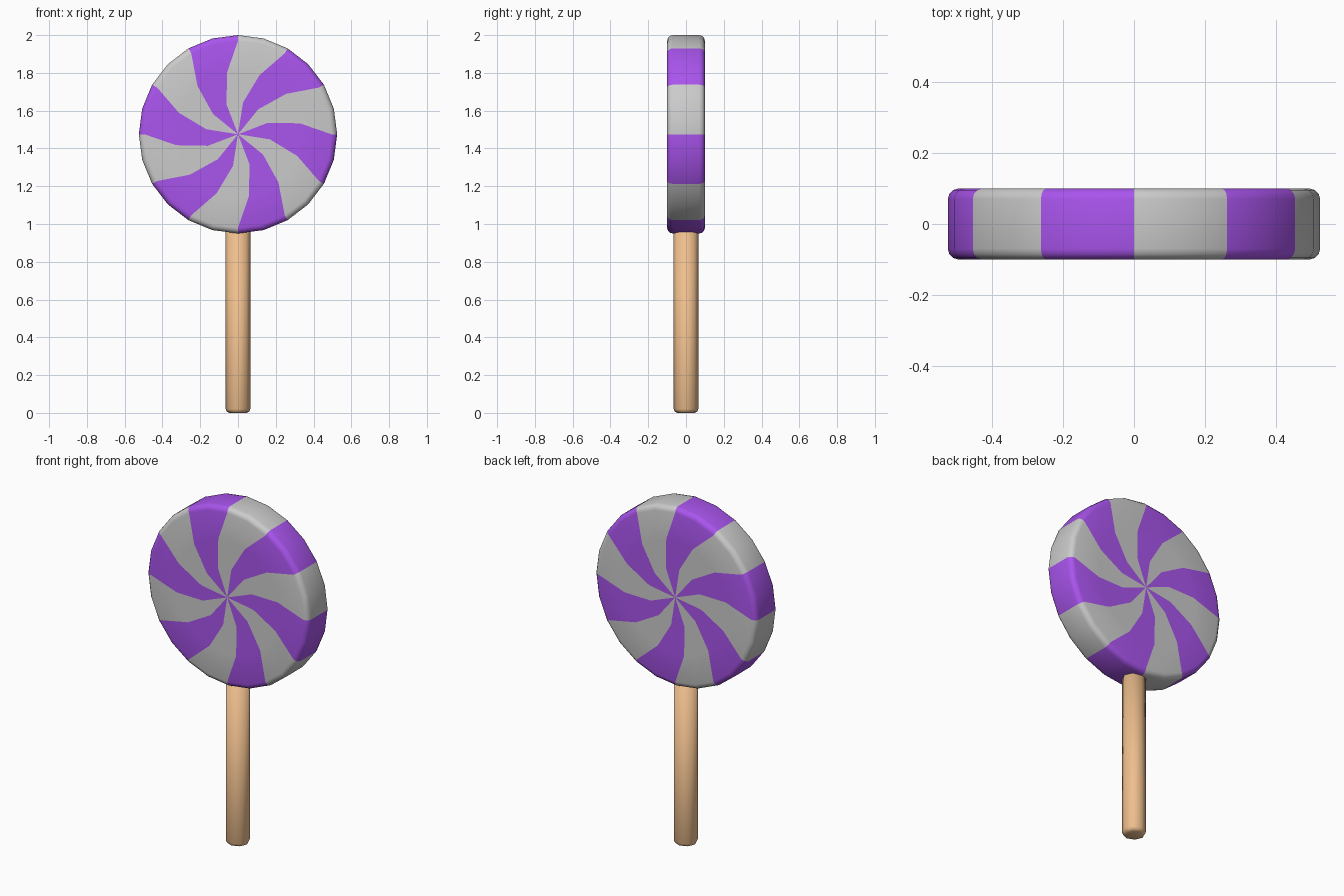
import bpy, bmesh
from math import sin, cos, radians

if "Cube" in bpy.data.objects:
    bpy.data.objects.remove(bpy.data.objects["Cube"])


def material(name, color):
    m = bpy.data.materials.new(name)
    m.diffuse_color = (*color, 1)
    m.use_nodes = True
    m.node_tree.nodes["Principled BSDF"].inputs["Base Color"].default_value = m.diffuse_color
    return m


WHITE = material("white_sugar", (0.8, 0.8, 0.8))
PURPLE = material("purple_sugar", (0.40, 0.09, 0.85))
WOOD = material("wood", (0.86, 0.52, 0.27))


def lathe(name, rows, sides, place, mats, pick):
    """Rings of (radius, height, twist) closed by a pole at both ends."""
    bm = bmesh.new()
    rings = []
    for r, h, twist in rows:
        if r == 0:
            rings.append([bm.verts.new(place(0, h, 0))] * sides)
        else:
            rings.append([bm.verts.new(place(r, h, radians(360 * i / sides + twist)))
                          for i in range(sides)])
    for a, b in zip(rings, rings[1:]):
        for i in range(sides):
            j = (i + 1) % sides
            quad = list(dict.fromkeys((a[i], a[j], b[j], b[i])))
            f = bm.faces.new(quad)
            f.material_index = pick(i)
            f.smooth = True
    bmesh.ops.recalc_face_normals(bm, faces=bm.faces)
    me = bpy.data.meshes.new(name)
    bm.to_mesh(me)
    bm.free()
    for m in mats:
        me.materials.append(m)
    ob = bpy.data.objects.new(name, me)
    bpy.context.collection.objects.link(ob)
    return ob


# Candy disc: swirled face rings, rounded rim, same swirl seen from the back
half = [(0, 0.1, 0), (0.17, 0.1, -21), (0.333, 0.1, -10), (0.495, 0.1, 0),
        (0.51, 0.096, 0), (0.521, 0.085, 0), (0.525, 0.07, 0)]
disc_rows = [(r, -y, t) for r, y, t in half] + [(r, y, -t) for r, y, t in reversed(half)]
lathe("candy_disc", disc_rows, 24,
      lambda r, h, a: (r * sin(a), h, 1.475 + r * cos(a)),
      [WHITE, PURPLE], lambda i: (i // 2) % 2)

# Stick: eight-sided rod with rounded lower end
stick_rows = [(0, 0, 0), (0.045, 0, 0), (0.059, 0.006, 0), (0.065, 0.02, 0),
              (0.065, 1.02, 0), (0, 1.02, 0)]
lathe("stick", stick_rows, 8,
      lambda r, h, a: (r * cos(a), r * sin(a), h),
      [WOOD], lambda i: 0)
